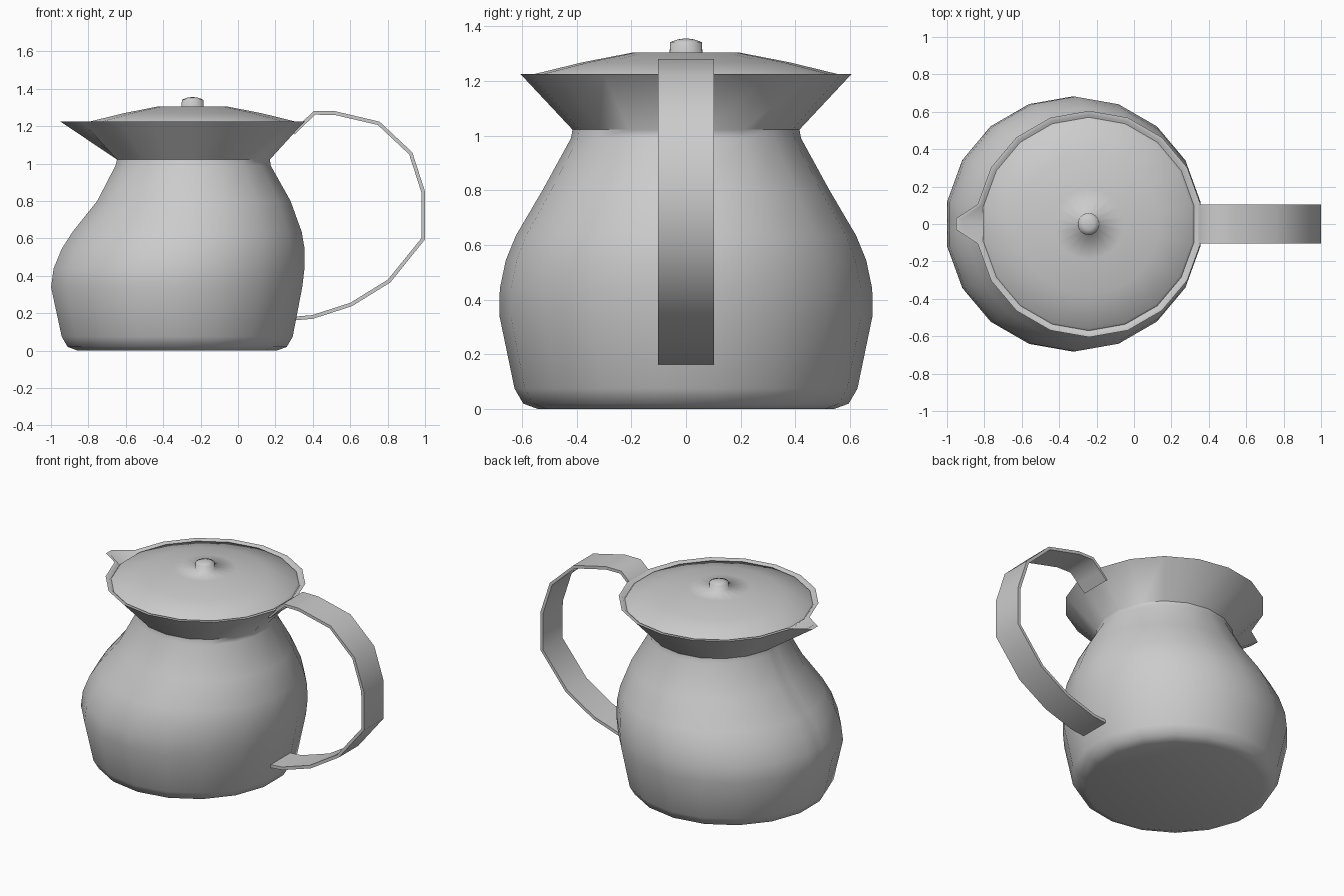
import bpy, bmesh, math
from mathutils import Vector

if "Cube" in bpy.data.objects:
    bpy.data.objects.remove(bpy.data.objects["Cube"])

N = 18


def make_object(name, bm, angle):
    bmesh.ops.recalc_face_normals(bm, faces=bm.faces)
    me = bpy.data.meshes.new(name)
    bm.to_mesh(me)
    bm.free()
    ob = bpy.data.objects.new(name, me)
    bpy.context.collection.objects.link(ob)
    bpy.ops.object.select_all(action='DESELECT')
    bpy.context.view_layer.objects.active = ob
    ob.select_set(True)
    bpy.ops.object.shade_smooth_by_angle(angle=math.radians(angle))
    return ob


def loft(name, rings, angle):
    """Skin a list of equally long closed rings and cap both ends."""
    bm = bmesh.new()
    rows = [[bm.verts.new(p) for p in ring] for ring in rings]
    n = len(rows[0])
    for a, b in zip(rows, rows[1:]):
        for i in range(n):
            j = (i + 1) % n
            bm.faces.new((a[i], a[j], b[j], b[i]))
    bm.faces.new(rows[0])
    bm.faces.new(rows[-1])
    return make_object(name, bm, angle)


def ring(cx, r, z, lip=None):
    """18-sided ring; lip adds two points in the left side for the spout."""
    pts = []
    for i in range(N):
        a = math.radians(10 + 360 / N * i)
        pts.append((cx + r * math.cos(a), r * math.sin(a), z))
        if lip is not None and i == N // 2 - 1:
            x = cx - r * math.cos(math.radians(10)) - lip
            pts += [(x, 0.03, z), (x, -0.03, z)]
    return pts


# Body and flared neck with pouring lip: centre x, radius, height, lip length
body = [
    (-0.325, 0.54, 0, 0), (-0.325, 0.595, 0.02, 0), (-0.325, 0.627, 0.075, 0),
    (-0.328, 0.682, 0.34, 0), (-0.315, 0.681, 0.44, 0), (-0.293, 0.659, 0.545, 0),
    (-0.272, 0.622, 0.635, 0), (-0.236, 0.525, 0.8, 0), (-0.24, 0.421, 0.99, 0),
    (-0.238, 0.415, 1.022, 0), (-0.24, 0.605, 1.225, 0.115),
    (-0.24, 0.583, 1.225, 0.105), (-0.24, 0.40, 1.03, 0),
]
loft("pot_body", [ring(*row) for row in body], 50)

# Lid with knob
lid = [(0.40, 1.18), (0.572, 1.21), (0.56, 1.224), (0.38, 1.268), (0.19, 1.305),
       (0.06, 1.305), (0.058, 1.342), (0.03, 1.352), (0.008, 1.355)]
loft("lid", [ring(-0.243, r, z) for r, z in lid], 95)

# Strap handle: outer line of the loop in the x-z plane
path = [Vector(p) for p in (
    (0.29, 1.17), (0.34, 1.22), (0.405, 1.28), (0.52, 1.28), (0.757, 1.224), (0.932, 1.06),
    (1.0, 0.85), (1.0, 0.595), (0.815, 0.365), (0.61, 0.238), (0.40, 0.17), (0.28, 0.16))]
W, T = 0.103, 0.02
strap = []
for i, p in enumerate(path):
    d1 = (p - path[max(i - 1, 0)]).normalized()
    d2 = (path[min(i + 1, len(path) - 1)] - p).normalized()
    t = (d1 + d2).normalized()
    q = p + Vector((t.y, -t.x)) * T
    strap.append([(p.x, -W, p.y), (p.x, W, p.y), (q.x, W, q.y), (q.x, -W, q.y)])
loft("handle", strap, 50)
